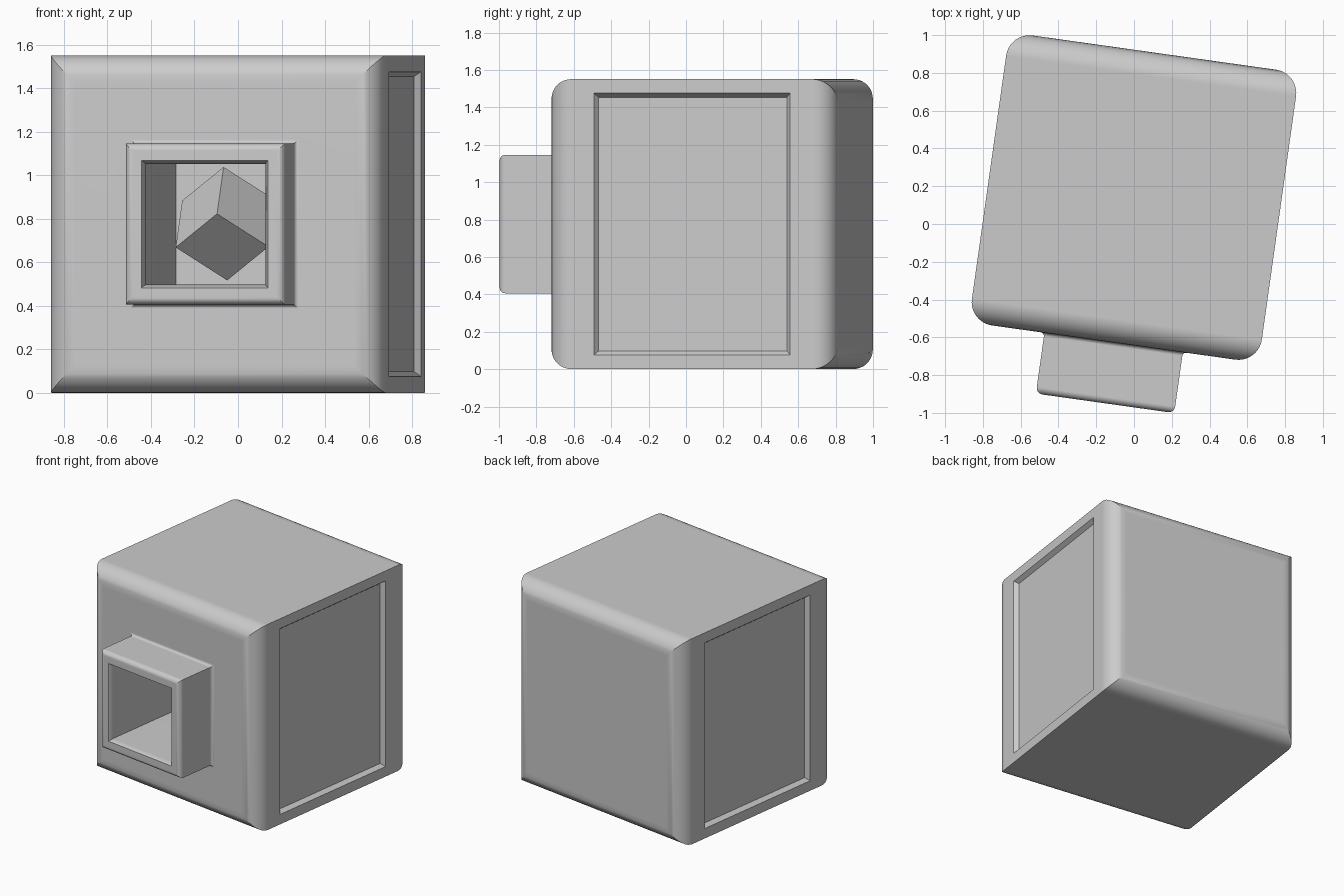
import bpy, bmesh
from math import sin, cos, pi, radians
from mathutils import Vector, Matrix

if "Cube" in bpy.data.objects:
    bpy.data.objects.remove(bpy.data.objects["Cube"])


def arc(cy, ch, r, a0, a1, n):
    """Profile arc of (y, half size) points; angle 0 points outward, 90 points to the front."""
    out = []
    for i in range(n + 1):
        a = radians(a0 + (a1 - a0) * i / n)
        out.append((cy - r * sin(a), ch + r * cos(a)))
    return out


def finish(name, bm, smooth=False):
    bmesh.ops.recalc_face_normals(bm, faces=bm.faces)
    mesh = bpy.data.meshes.new(name)
    bm.to_mesh(mesh)
    bm.free()
    ob = bpy.data.objects.new(name, mesh)
    bpy.context.collection.objects.link(ob)
    if smooth:
        bpy.ops.object.select_all(action='DESELECT')
        ob.select_set(True)
        bpy.context.view_layer.objects.active = ob
        bpy.ops.object.shade_smooth_by_angle(angle=radians(30))
        mod = ob.modifiers.new("weighted_normals", 'WEIGHTED_NORMAL')
        mod.keep_sharp = True
    return ob


H, R = 0.775, 0.125          # half size of the body, edge radius
HOOD, FRONT = 0.37, -1.10    # half size and front plane of the hood
HOLE = 0.277                 # half size of the tunnel

# One profile of square sections: back, body, hood, then inward to the tunnel end
profile = []
profile += arc(H - R, H - R, R, -90, 0, 10)
profile += arc(-H + R, H - R, R, 0, 90, 10)
profile += arc(-H - 0.02, HOOD + 0.02, 0.02, 270, 180, 5)
profile += arc(FRONT + 0.035, HOOD - 0.035, 0.035, 0, 90, 6)
profile += [(FRONT, 0.293), (FRONT + 0.03, HOLE), (-0.077, HOLE)]

bm = bmesh.new()
rings = [[bm.verts.new((sx * h, y, sz * h)) for sx, sz in ((1, -1), (1, 1), (-1, 1), (-1, -1))]
         for y, h in profile]
for a, b in zip(rings, rings[1:]):
    for i in range(4):
        j = (i + 1) % 4
        bm.faces.new((a[i], a[j], b[j], b[i]))
bm.faces.new(rings[0])
bm.faces.new(rings[-1])
bmesh.ops.recalc_face_normals(bm, faces=bm.faces)

# Recessed panels on both sides
sides = [f for f in bm.faces if abs(f.normal.x) > 0.99 and f.calc_area() > 1.5]
for f in sides:
    s = 1 if f.calc_center_median().x > 0 else -1
    for half_y, half_z, depth in ((0.53, 0.70, 0), (0.508, 0.678, 0.03)):
        bmesh.ops.inset_individual(bm, faces=[f], thickness=0.02)
        for v in f.verts:
            v.co = (s * (H - depth),
                    half_y if v.co.y > 0 else -half_y,
                    half_z if v.co.z > 0 else -half_z)

body = finish("hollow_body", bm, True)
body.matrix_world = Matrix.Translation((0, 0.14, H + 0.001)) @ Matrix.Rotation(radians(-8), 4, 'Z')

# Tilted cube floating inside the tunnel
bm = bmesh.new()
bmesh.ops.create_cube(bm, size=0.305)
e1 = Vector((0.03, 0.214, 0.215)).normalized()
e2 = Vector((-0.19, 0.181, -0.155))
e2 = (e2 - e1 * e2.dot(e1)).normalized()
rot = Matrix((e1, e2, e1.cross(e2))).transposed().to_4x4()
cube = finish("inner_cube", bm)
cube.matrix_world = Matrix.Translation((-0.058, -0.273, 0.778)) @ rot
